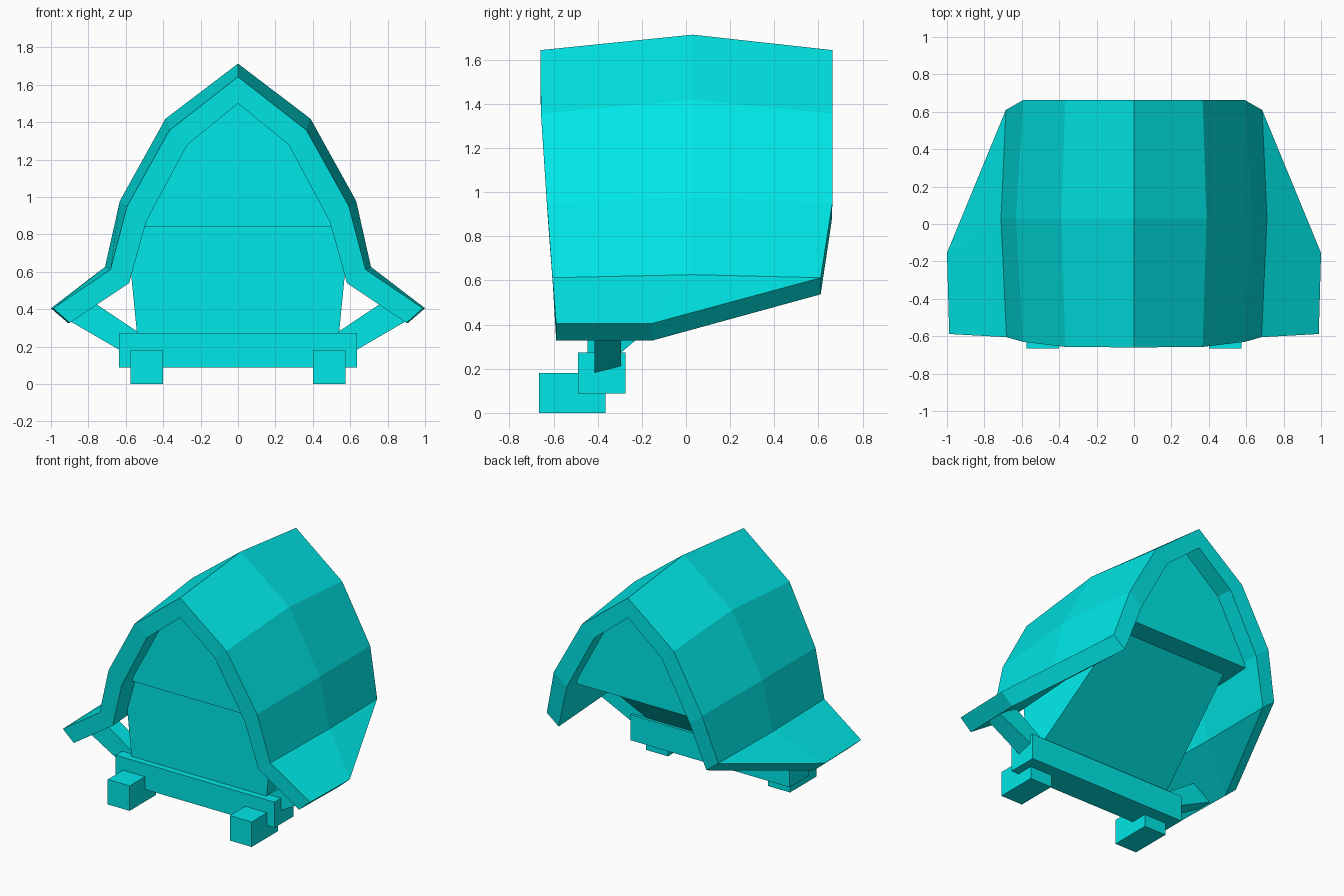
import bpy, bmesh
from mathutils import Vector

cube = bpy.data.objects.get("Cube")
if cube:
    bpy.data.objects.remove(cube, do_unlink=True)

cyan = bpy.data.materials.new("bright cyan")
cyan.use_nodes = True
cyan.diffuse_color = (0.0, 0.81, 0.81, 1)
cyan.node_tree.nodes["Principled BSDF"].inputs["Base Color"].default_value = cyan.diffuse_color


def finish(name, bm):
    bmesh.ops.remove_doubles(bm, verts=bm.verts, dist=0.0005)
    bmesh.ops.recalc_face_normals(bm, faces=bm.faces)
    mesh = bpy.data.meshes.new(name)
    bm.to_mesh(mesh)
    bm.free()
    mesh.materials.append(cyan)
    obj = bpy.data.objects.new(name, mesh)
    bpy.context.collection.objects.link(obj)


def box(name, lo, hi):
    bm = bmesh.new()
    bmesh.ops.create_cube(bm, size=1)
    for v in bm.verts:
        v.co = Vector([l + (c + 0.5) * (h - l) for l, h, c in zip(lo, hi, v.co)])
    finish(name, bm)


def prism(name, outlines):
    """Solid between two matching outlines."""
    bm = bmesh.new()
    a, b = [[bm.verts.new(p) for p in side] for side in outlines]
    bm.faces.new(a)
    bm.faces.new(b[::-1])
    for i in range(len(a)):
        j = (i + 1) % len(a)
        bm.faces.new((a[i], b[i], b[j], a[j]))
    finish(name, bm)


def mirrored(half):
    """Right eave to left eave from a ridge-first half profile."""
    return [(-x, y, z) for x, y, z in reversed(half[1:])] + half


# Roof shell: outer and inner half profiles at front, middle and back
front_out = [(0, -.66, 1.643), (.367, -.657, 1.356), (.593, -.63, .95), (.682, -.605, .612), (.988, -.588, .405)]
front_in = [(0, -.66, 1.5), (.27, -.652, 1.28), (.49, -.625, .87), (.582, -.6, .54), (.9, -.588, .327)]
mid_out = [(0, .03, 1.713), (.388, .03, 1.418), (.632, .03, .978), (.711, .03, .626), (1, -.155, .405)]
mid_in = [(0, .03, 1.57), (.285, .03, 1.34), (.52, .03, .9), (.61, .03, .553), (.91, -.155, .327)]
back_out = [(0, .663, 1.643), (.367, .663, 1.356), (.592, .663, .95), (.685, .61, .612)]
back_in = [(0, .663, 1.5), (.27, .663, 1.28), (.49, .66, .87), (.59, .61, .537)]
rings = []
for outer, inner in ((front_out, front_in), (mid_out, mid_in), (back_out, back_in)):
    if len(outer) == 4:  # eave tapers into the back corner
        outer, inner = outer + outer[-1:], inner + inner[-1:]
    rings.append(mirrored(outer) + mirrored(inner)[::-1])

bm = bmesh.new()
grid = [[bm.verts.new(p) for p in ring] for ring in rings]
n = len(rings[0])


def add_face(verts):
    corners = []
    for v in verts:
        if all((v.co - c.co).length > 1e-5 for c in corners):
            corners.append(v)
    if len(corners) > 2:
        bm.faces.new(corners)


for a, b in zip(grid, grid[1:]):
    for i in range(n):
        j = (i + 1) % n
        add_face((a[i], a[j], b[j], b[i]))
for ring in (grid[0], grid[-1]):
    for i in range(n // 2 - 1):
        add_face((ring[i], ring[i + 1], ring[n - 2 - i], ring[n - 1 - i]))
finish("roof_shell", bm)

# Gable body filling the shell
gable = [(-.52, .84), (-.51, .89), (-.3, 1.31), (0, 1.54), (.3, 1.31), (.51, .89), (.52, .84)]
prism("gable_body", [[(x, y, z) for x, z in gable] for y in (-.485, .53)])

# Lower body: upright front, sloping underside, narrowing to the back
side = [(.597, -.445, .845), (.533, -.445, .2), (.533, -.38, .2), (.45, .38, .845)]
prism("lower_body", [[(s * x, y, z) for x, y, z in side] for s in (-1, 1)])

# Cross bar under the body
box("cross_bar", (-.635, -.49, .088), (.635, -.275, .273))

# Feet and eave struts on both sides
strut = [(.5, .255), (.905, .34), (.83, .385), (.755, .425)]
for s, label in ((1, "left"), (-1, "right")):
    xs = sorted((s * .4, s * .575))
    box(label + "_foot", (xs[0], -.665, 0), (xs[1], -.365, .18))
    outlines = []
    for y, low in ((-.415, .18), (-.295, .21)):
        points = strut[:1] + [(.63, low)] + strut[1:]
        outlines.append([(s * x, y, z) for x, z in points])
    prism(label + "_strut", outlines)
